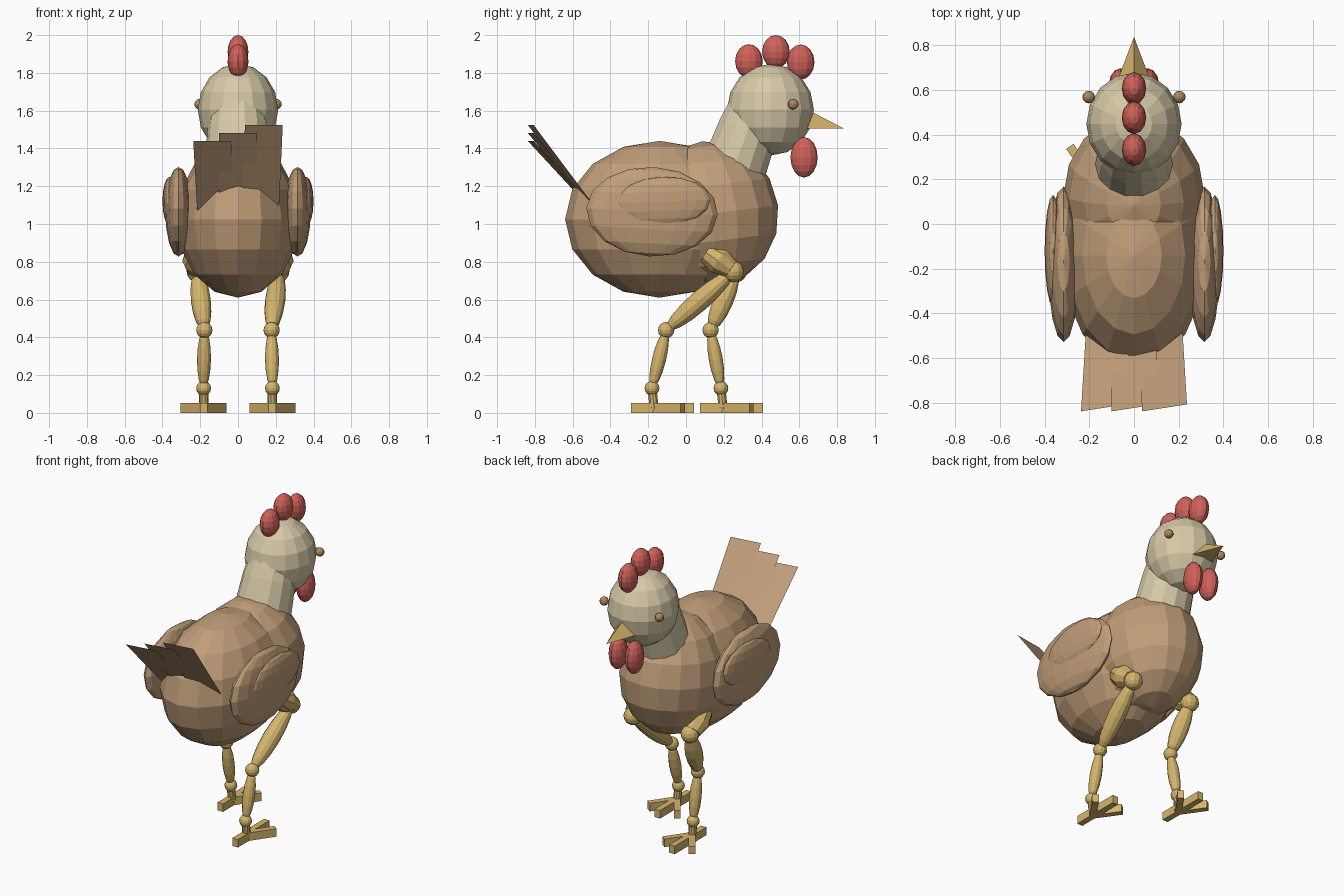
import bpy, bmesh, math
from mathutils import Vector, Matrix

if "Cube" in bpy.data.objects:
    bpy.data.objects.remove(bpy.data.objects["Cube"])


def material(name, rgb):
    m = bpy.data.materials.new(name)
    m.diffuse_color = (*rgb, 1)
    m.use_nodes = True
    m.node_tree.nodes["Principled BSDF"].inputs["Base Color"].default_value = m.diffuse_color
    return m


TAN = material("tan feathers", (0.53, 0.34, 0.19))
CREAM = material("cream feathers", (0.68, 0.59, 0.39))
RED = material("red comb", (0.62, 0.12, 0.10))
YELLOW = material("yellow legs", (0.66, 0.46, 0.15))
BROWN = material("brown eye", (0.42, 0.25, 0.12))


def finish(name, bm, mat):
    mesh = bpy.data.meshes.new(name)
    bmesh.ops.recalc_face_normals(bm, faces=bm.faces)
    bm.to_mesh(mesh)
    bm.free()
    mesh.materials.append(mat)
    ob = bpy.data.objects.new(name, mesh)
    bpy.context.collection.objects.link(ob)
    return ob


def ellipsoid(name, centre, radii, mat, tilt=0, seg=16, rings=8):
    bm = bmesh.new()
    m = (Matrix.Translation(centre) @ Matrix.Rotation(math.radians(tilt), 4, 'X')
         @ Matrix.Diagonal((*radii, 1)))
    bmesh.ops.create_uvsphere(bm, u_segments=seg, v_segments=rings, radius=1, matrix=m)
    return finish(name, bm, mat)


def bone(name, a, b, r, mat):
    """Stretched ellipsoid running between two joints."""
    a, b = Vector(a), Vector(b)
    d = b - a
    bm = bmesh.new()
    m = (Matrix.Translation((a + b) / 2) @ d.to_track_quat('Z', 'Y').to_matrix().to_4x4()
         @ Matrix.Diagonal((r, r, d.length / 2, 1)))
    bmesh.ops.create_uvsphere(bm, u_segments=12, v_segments=8, radius=1, matrix=m)
    return finish(name, bm, mat)


def tube(name, a, b, radii, mat, seg=14):
    """Straight lathe from a to b through evenly spaced radii."""
    a, b = Vector(a), Vector(b)
    q = (b - a).to_track_quat('Z', 'Y')
    bm = bmesh.new()
    loops = []
    for i, r in enumerate(radii):
        c = a.lerp(b, i / (len(radii) - 1))
        loops.append([bm.verts.new(c + q @ Vector((r * math.cos(t), r * math.sin(t), 0)))
                      for t in (2 * math.pi * k / seg for k in range(seg))])
    for lo, hi in zip(loops, loops[1:]):
        for k in range(seg):
            n = (k + 1) % seg
            bm.faces.new((lo[k], lo[n], hi[n], hi[k]))
    bm.faces.new(loops[0])
    bm.faces.new(loops[-1])
    return finish(name, bm, mat)


def toe(name, x, y, dx, dy):
    """Flat bar from the foot centre out to one tip."""
    a, d = Vector((x, y, 0)), Vector((dx, dy, 0))
    side = Vector((-dy, dx, 0)).normalized() * 0.02
    bm = bmesh.new()
    base = [bm.verts.new(p) for p in (a - side, a + d - side, a + d + side, a + side)]
    f = bm.faces.new(base)
    top = bmesh.ops.extrude_face_region(bm, geom=[f])["geom"]
    bmesh.ops.translate(bm, vec=(0, 0, 0.053),
                        verts=[v for v in top if isinstance(v, bmesh.types.BMVert)])
    return finish(name, bm, YELLOW)


# Torso, neck and head
ellipsoid("body", (0, -0.14, 1.025), (0.325, 0.50, 0.415), TAN)
ellipsoid("chest", (0, 0.13, 1.055), (0.315, 0.36, 0.385), TAN, tilt=7)
tube("neck", (0, 0.26, 1.31), (0, 0.40, 1.70), (0.175, 0.162, 0.13), CREAM)
ellipsoid("head", (0, 0.447, 1.605), (0.213, 0.23, 0.243), CREAM)

# Comb lobes along the top of the head
for i, (y, z, rz) in enumerate(((0.333, 1.862, 0.09), (0.476, 1.912, 0.088),
                                (0.607, 1.857, 0.093))):
    ellipsoid(f"comb_{i + 1}", (0, y, z), (0.055, 0.073, rz), RED, seg=12)

# Beak: three-sided spike with a flat underside
bm = bmesh.new()
l, r, t, tip = [bm.verts.new(p) for p in ((-0.09, 0.6, 1.507), (0.09, 0.6, 1.507),
                                          (0, 0.6, 1.628), (0, 0.837, 1.505))]
for f in ((l, r, tip), (r, t, tip), (t, l, tip), (l, t, r)):
    bm.faces.new(f)
finish("beak", bm, YELLOW)

# Paired eyes, wattles and layered wings
for side, s in (("left", -1), ("right", 1)):
    ellipsoid(f"{side}_eye", (s * 0.203, 0.568, 1.634), (0.028,) * 3, BROWN, seg=12)
    ellipsoid(f"{side}_wattle", (s * 0.06, 0.625, 1.353), (0.052, 0.072, 0.107), RED, seg=12)
    ellipsoid(f"{side}_wing", (s * 0.315, -0.18, 1.065), (0.07, 0.348, 0.237), TAN, tilt=-3)
    ellipsoid(f"{side}_wing_covert", (s * 0.362, -0.12, 1.12), (0.038, 0.25, 0.13), TAN, tilt=2)

# Tail: three flat feathers fanning upward from one root
for i, (x, z) in enumerate(((-0.137, 1.44), (0, 1.482), (0.137, 1.525))):
    bm = bmesh.new()
    bm.faces.new([bm.verts.new(p) for p in (
        (x * 0.85 - 0.1, -0.50, 1.075), (x * 0.85 + 0.1, -0.47, 1.075),
        (x + 0.1, -0.807, z), (x - 0.1, -0.838, z))])
    finish(f"tail_feather_{i + 1}", bm, TAN)

# Legs in mid stride: y of knee, hock, ankle and foot
for side, s, knee, hock, ankle in (("right", 1, 0.25, -0.105, -0.18),
                                   ("left", -1, 0.265, 0.13, 0.185)):
    k, h, a = (s * 0.215, knee, 0.748), (s * 0.178, hock, 0.438), (s * 0.182, ankle, 0.13)
    tube(f"{side}_hip", (s * 0.215, knee - 0.14, 0.85), (s * 0.225, knee - 0.01, 0.76),
         (0.06, 0.075, 0.05), YELLOW, seg=10)
    ellipsoid(f"{side}_knee", k, (0.057,) * 3, YELLOW, seg=12)
    bone(f"{side}_upper_leg", k, h, 0.054, YELLOW)
    ellipsoid(f"{side}_hock", h, (0.043,) * 3, YELLOW, seg=12)
    bone(f"{side}_shank", h, a, 0.037, YELLOW)
    ellipsoid(f"{side}_ankle", a, (0.039,) * 3, YELLOW, seg=12)
    fy = ankle + 0.012
    tube(f"{side}_foot_post", a, (s * 0.182, fy, 0.02), (0.025, 0.025), YELLOW, seg=10)
    for name, dx, dy in (("inner_toe", -s * 0.105, 0.15), ("middle_toe", 0, 0.21),
                         ("outer_toe", s * 0.105, 0.15), ("back_toe", 0, -0.122)):
        toe(f"{side}_{name}", s * 0.182, fy, dx, dy)
